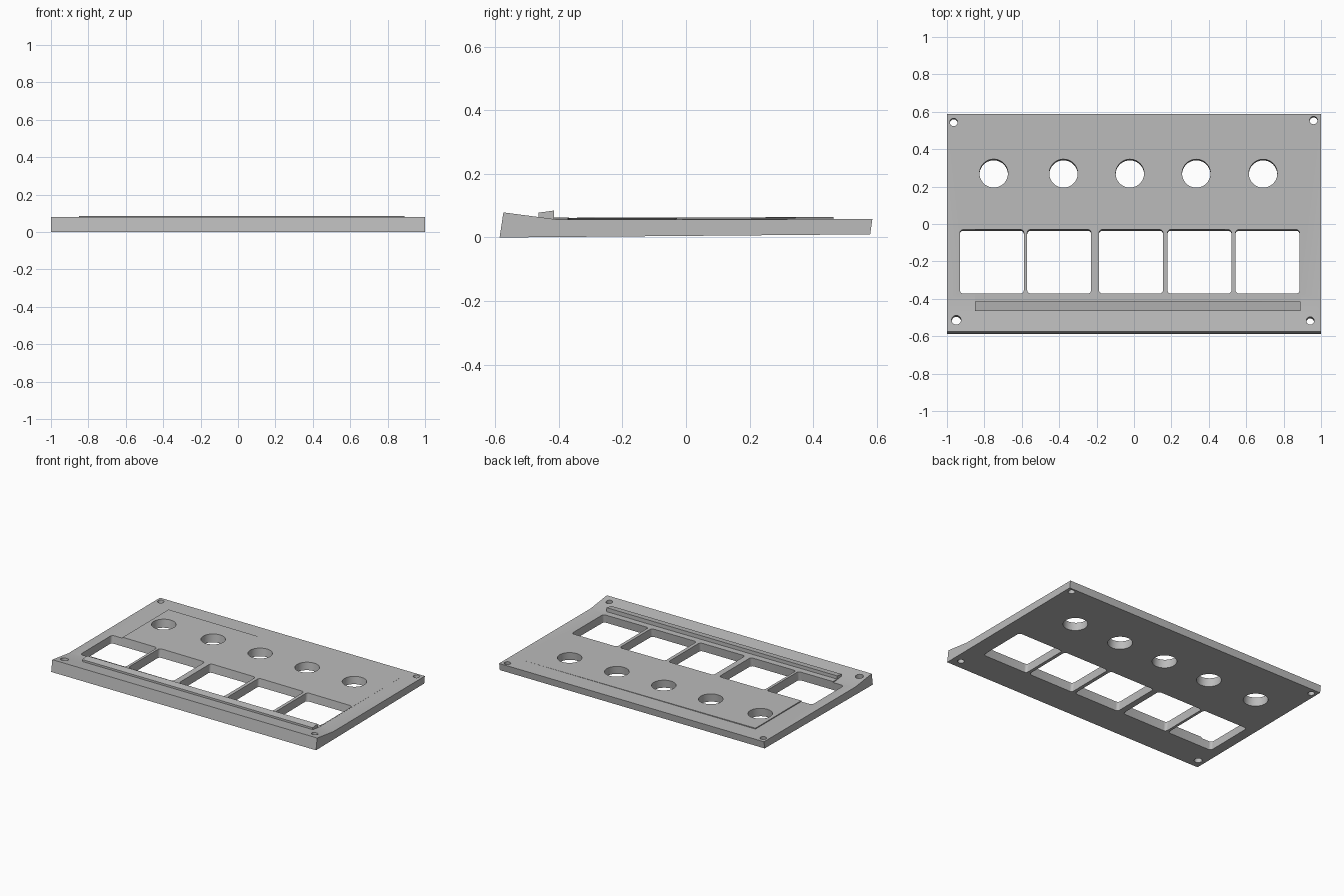
import bpy, bmesh, math
from mathutils import Matrix, Vector

cube = bpy.data.objects.get("Cube")
if cube:
    bpy.data.objects.remove(cube, do_unlink=True)

grey = bpy.data.materials.new("plain grey")
grey.use_nodes = True
colour = (0.5, 0.5, 0.5, 1)
grey.diffuse_color = colour
grey.node_tree.nodes["Principled BSDF"].inputs["Base Color"].default_value = colour

TOP = 0.057
LEAN = 0.12


def finish(name, bm):
    bmesh.ops.recalc_face_normals(bm, faces=bm.faces)
    mesh = bpy.data.meshes.new(name)
    bm.to_mesh(mesh)
    bm.free()
    mesh.materials.append(grey)
    obj = bpy.data.objects.new(name, mesh)
    bpy.context.collection.objects.link(obj)
    return obj


def prism(bm, points, offset):
    face = bm.faces.new([bm.verts.new(p) for p in points])
    result = bmesh.ops.extrude_face_region(bm, geom=[face])
    verts = [v for v in result["geom"] if isinstance(v, bmesh.types.BMVert)]
    bmesh.ops.translate(bm, verts=verts, vec=offset)


def side_profile(name, points, x0, x1):
    bm = bmesh.new()
    prism(bm, [(x0, y, z) for y, z in points], (x1 - x0, 0, 0))
    return finish(name, bm)


def leaning_hole(bm, outline):
    # Holes follow the slight lean of the panel
    low, high = -0.1, 0.2
    points = [(x, y + (low - TOP) * LEAN, low) for x, y in outline]
    prism(bm, points, (0, (high - low) * LEAN, high - low))


def circle(cx, cy, r, n=48):
    return [(cx + r * math.cos(math.tau * i / n), cy + r * math.sin(math.tau * i / n))
            for i in range(n)]


def rounded_square(cx, cy, half, r, steps=5):
    points = []
    for corner, (sx, sy) in enumerate([(1, 1), (-1, 1), (-1, -1), (1, -1)]):
        for i in range(steps + 1):
            a = math.pi / 2 * (corner + i / steps)
            points.append((cx + sx * (half - r) + r * math.cos(a),
                           cy + sy * (half - r) + r * math.sin(a)))
    return points


# Main panel with raised front lip
panel = side_profile("panel", [(-0.587, 0), (-0.575, 0.079), (-0.40, 0.056),
                               (0.587, 0.058), (0.58, 0.01)], -1, 1)

# Thin overlay with a raised rail, sinking into the panel towards +x
overlay = side_profile("overlay_with_rail",
                       [(-0.465, 0.04), (-0.465, 0.078), (-0.415, 0.085), (-0.415, 0.063),
                        (0.465, 0.064), (0.465, 0.04)], -0.85, 0.89)
for v in overlay.data.vertices:
    if v.co.x > 0 and 0.06 < v.co.z < 0.07:
        v.co.z -= 0.006

# Round holes, square windows and corner screw holes
bm = bmesh.new()
for x in (-0.75, -0.377, -0.022, 0.333, 0.69):
    leaning_hole(bm, circle(x, 0.27, 0.076))
for x in (-0.76, -0.4, -0.016, 0.35, 0.714):
    leaning_hole(bm, rounded_square(x, -0.201, 0.171, 0.018))
for x, y, r in ((-0.964, 0.544, 0.021), (0.96, 0.554, 0.021),
                (-0.95, -0.515, 0.025), (0.942, -0.519, 0.021)):
    leaning_hole(bm, circle(x, y, r, 24))
cutter = finish("hole_cutter", bm)
cutter.hide_render = True

for obj in (panel, overlay):
    mod = obj.modifiers.new("holes", 'BOOLEAN')
    mod.operation = 'DIFFERENCE'
    mod.solver = 'EXACT'
    mod.object = cutter
    bpy.ops.object.select_all(action='DESELECT')
    obj.select_set(True)
    bpy.context.view_layer.objects.active = obj
    bpy.ops.object.modifier_apply(modifier=mod.name)
    bpy.ops.object.shade_smooth_by_angle(angle=math.radians(25))

bpy.data.objects.remove(cutter, do_unlink=True)
